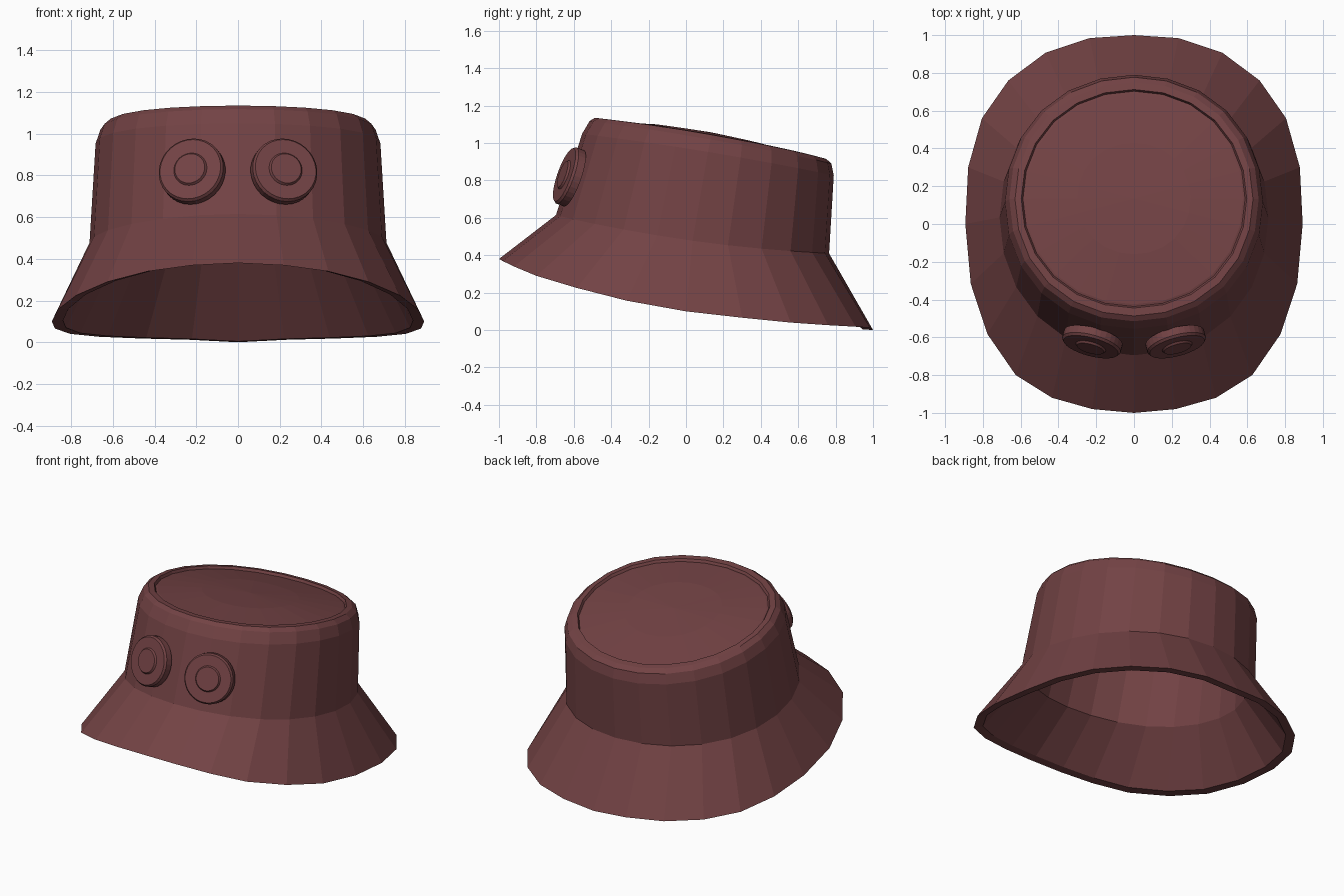
import bpy, bmesh, math
from mathutils import Matrix, Vector

if "Cube" in bpy.data.objects:
    bpy.data.objects.remove(bpy.data.objects["Cube"])

mat = bpy.data.materials.new("maroon_cloth")
mat.diffuse_color = (0.17, 0.055, 0.058, 1)
mat.use_nodes = True
mat.node_tree.nodes["Principled BSDF"].inputs["Base Color"].default_value = mat.diffuse_color


def finish(bm, name):
    bmesh.ops.recalc_face_normals(bm, faces=bm.faces)
    me = bpy.data.meshes.new(name)
    bm.to_mesh(me)
    bm.free()
    me.materials.append(mat)
    ob = bpy.data.objects.new(name, me)
    bpy.context.collection.objects.link(ob)
    return ob


def loft(bm, rings, cap_start=None, cap_end=None):
    """Skin closed rings; a cap is a centre point closed with a fan."""
    vs = [[bm.verts.new(p) for p in r] for r in rings]
    n = len(vs[0])
    for a, b in zip(vs, vs[1:]):
        for i in range(n):
            j = (i + 1) % n
            bm.faces.new((a[i], a[j], b[j], b[i]))
    for ring, cap in ((vs[0], cap_start), (vs[-1], cap_end)):
        if cap is not None:
            c = bm.verts.new(cap)
            for i in range(n):
                bm.faces.new((ring[i], ring[(i + 1) % n], c))


def ring(yf, yb, rx, zf, zb, sag=0.0, bulge=0.015):
    """Tilted 24-sided oval from front depth yf to back depth yb."""
    pts = []
    for i in range(24):
        t = math.tau * i / 24
        k = 1 + bulge * math.sin(2 * t) ** 2
        c, s = math.cos(t), math.sin(t)
        z = (zf + zb) / 2 + (zb - zf) / 2 * c + sag * s * s
        pts.append((rx * s * k, (yf + yb) / 2 + (yb - yf) / 2 * c * k, z))
    return pts


# brim outline, back to front on one side, then mirrored
half = [(0, 1, 0), (.235, .984, .012), (.468, .907, .018), (.665, .76, .026),
        (.805, .56, .04), (.878, .30, .066), (.893, 0, .10), (.864, -.317, .157),
        (.776, -.583, .225), (.626, -.80, .29), (.434, -.92, .34),
        (.22, -.98, .369), (0, -1, .38)]
brim = half + [(-x, y, z) for x, y, z in half[-2:0:-1]]
brim_in = [(x * .94, y * .945, z + .004) for x, y, z in brim]

# hat shell: inner ceiling, inside walls, rim, outside walls, crown edge, domed top
rings = [
    ring(-.46, .70, .59, 1.06, .84, .01),
    ring(-.50, .735, .63, 1.01, .79, .01),
    ring(-.64, .71, .66, .60, .40, -.035),
    brim_in,
    brim,
    ring(-.695, .765, .712, .615, .41, -.035),
    ring(-.555, .79, .683, 1.05, .825, .015),
    ring(-.515, .777, .66, 1.118, .89, .015),
    ring(-.487, .75, .63, 1.135, .915, .02),
    ring(-.445, .712, .597, 1.13, .925, .02),
    ring(-.437, .703, .588, 1.113, .908, .02),
    ring(-.425, .692, .577, 1.115, .912, .02),
    ring(-.16, .43, .30, 1.10, .99, .01),
]
bm = bmesh.new()
loft(bm, rings, (0, .12, .96), (0, .135, 1.057))
finish(bm, "bucket_hat")

# two round badges on the front: bevelled disc with a raised centre
profile = [(.16, -.04), (.16, .002), (.15, .015), (.082, .015), (.074, .026)]
for side, name in ((-1, "left_badge"), (1, "right_badge")):
    bm = bmesh.new()
    loft(bm, [[(r * math.cos(math.tau * i / 32), r * math.sin(math.tau * i / 32), h)
               for i in range(32)] for r, h in profile], (0, 0, -.04), (0, 0, .026))
    ob = finish(bm, name)
    ob.matrix_world = (Matrix.Translation(Vector((side * .225, -.637, .825)))
                       @ Matrix.Rotation(side * math.radians(15), 4, 'Z')
                       @ Matrix.Rotation(math.radians(71), 4, 'X'))
